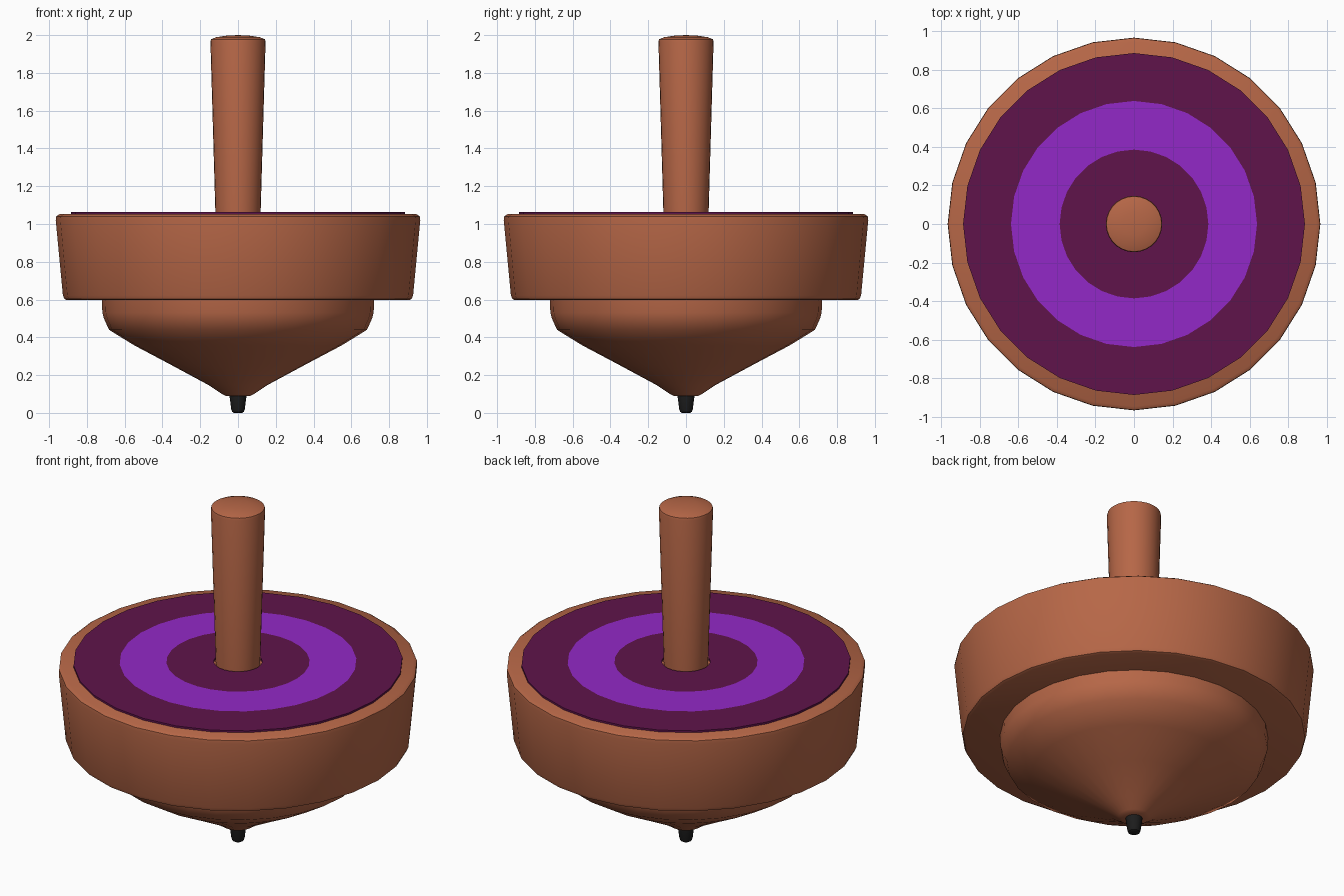
import bpy, bmesh, math

if "Cube" in bpy.data.objects:
    bpy.data.objects.remove(bpy.data.objects["Cube"])

SIDES = 28


def material(name, rgb):
    m = bpy.data.materials.new(name)
    m.diffuse_color = (*rgb, 1)
    m.use_nodes = True
    m.node_tree.nodes["Principled BSDF"].inputs["Base Color"].default_value = m.diffuse_color
    return m


wood = material("wood", (0.47, 0.135, 0.063))
plum = material("plum", (0.115, 0.007, 0.07))
violet = material("violet", (0.29, 0.022, 0.57))
black = material("black", (0.012, 0.012, 0.012))


def lathe(name, profile, mat, closed=False):
    """Spin (radius, z) points around z; closed joins last point to first."""
    bm = bmesh.new()
    rings = []
    for r, z in profile:
        if r == 0:
            rings.append([bm.verts.new((0, 0, z))] * SIDES)
        else:
            angles = [2 * math.pi * i / SIDES for i in range(SIDES)]
            rings.append([bm.verts.new((r * math.cos(a), r * math.sin(a), z)) for a in angles])
    pairs = list(zip(rings, rings[1:]))
    if closed:
        pairs.append((rings[-1], rings[0]))
    for a, b in pairs:
        for i in range(SIDES):
            j = (i + 1) % SIDES
            quad = dict.fromkeys((a[i], a[j], b[j], b[i]))
            bm.faces.new(list(quad))
    bmesh.ops.recalc_face_normals(bm, faces=bm.faces)
    mesh = bpy.data.meshes.new(name)
    bm.to_mesh(mesh)
    bm.free()
    mesh.materials.append(mat)
    ob = bpy.data.objects.new(name, mesh)
    bpy.context.collection.objects.link(ob)
    bpy.ops.object.select_all(action="DESELECT")
    ob.select_set(True)
    bpy.context.view_layer.objects.active = ob
    bpy.ops.object.shade_smooth_by_angle(angle=math.radians(35))
    return ob


# Metal point
lathe("tip", [(0, 0), (0.022, 0), (0.031, 0.006), (0.036, 0.02), (0.045, 0.09), (0.045, 0.12), (0, 0.12)], black)

# Tapered underside
lathe("lower_cone", [(0, 0.09), (0.065, 0.09), (0.085, 0.1), (0.155, 0.147), (0.35, 0.252), (0.55, 0.358),
                     (0.683, 0.44), (0.71, 0.5), (0.718, 0.53), (0.722, 0.62), (0, 0.62)], wood)

# Wide flywheel with rounded edges
lathe("flywheel", [(0, 0.597), (0.905, 0.597), (0.919, 0.603), (0.927, 0.622), (0.965, 1.02),
                   (0.963, 1.04), (0.945, 1.052), (0, 1.052)], wood)

# Painted rings on the top face
for name, inner, outer, mat in (("inner_ring", 0.13, 0.385, plum),
                                ("middle_ring", 0.385, 0.637, violet),
                                ("outer_ring", 0.637, 0.885, plum)):
    lathe(name, [(inner, 1.045), (outer, 1.045), (outer, 1.063), (inner, 1.063)], mat, closed=True)

# Handle flaring to a shallow domed end
lathe("handle", [(0, 1.0), (0.118, 1.0), (0.146, 1.965), (0.143, 1.978), (0.115, 1.989),
                 (0.06, 1.997), (0, 2.0)], wood)
